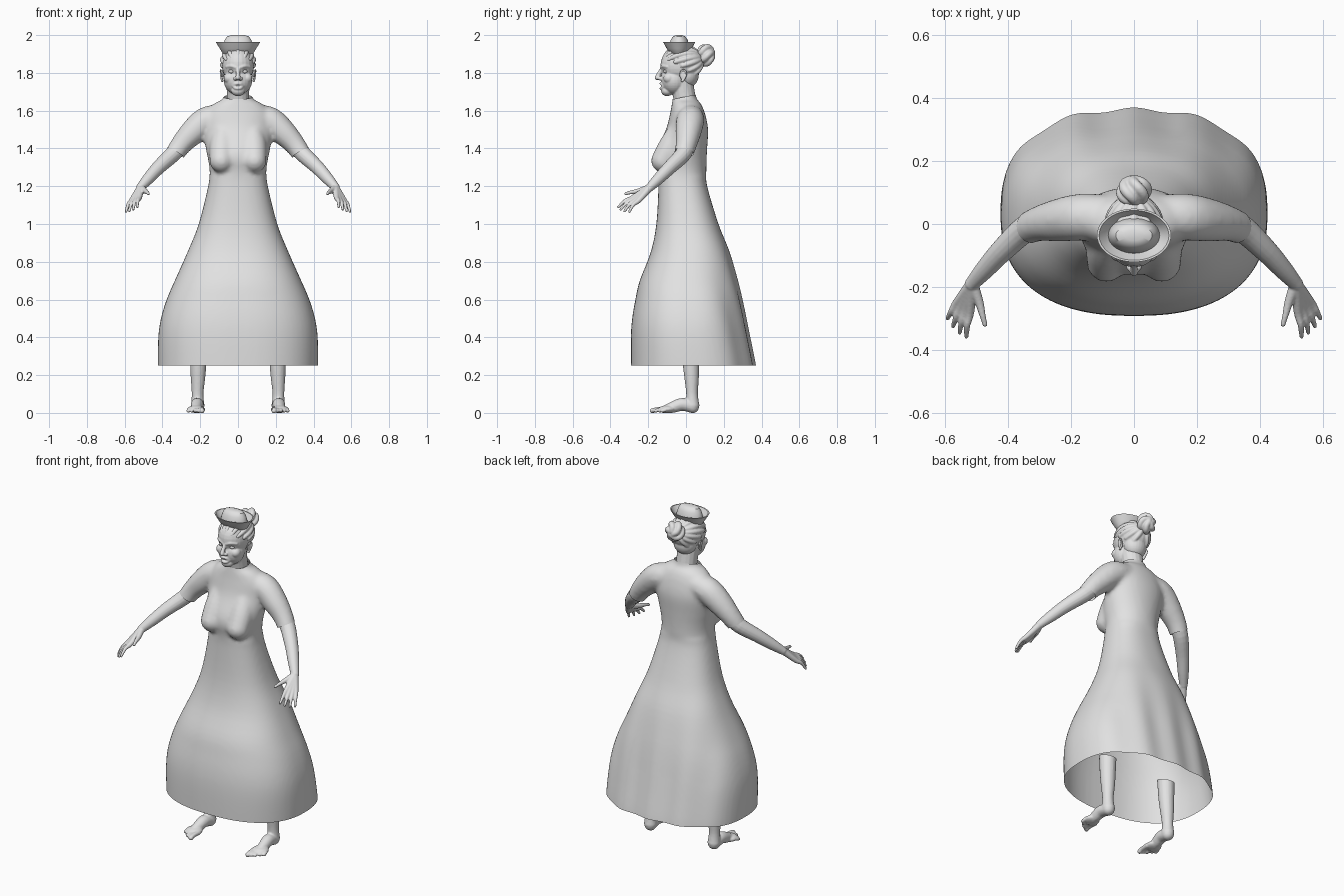
import bpy, bmesh, math
from mathutils import Vector, Matrix

cube = bpy.data.objects.get("Cube")
if cube:
    bpy.data.objects.remove(cube, do_unlink=True)

GREY = (0.76, 0.76, 0.76, 1)
mat = bpy.data.materials.new("plain grey")
mat.use_nodes = True
mat.diffuse_color = GREY
mat.node_tree.nodes["Principled BSDF"].inputs["Base Color"].default_value = GREY


def bridge(bm, rings):
    """Skin a list of equal point rings and cap both ends."""
    loops = [[bm.verts.new(p) for p in ring] for ring in rings]
    n = len(loops[0])
    for a, b in zip(loops, loops[1:]):
        for i in range(n):
            bm.faces.new((a[i], a[(i + 1) % n], b[(i + 1) % n], b[i]))
    bm.faces.new(loops[0][::-1])
    bm.faces.new(loops[-1])


def spline(rows, steps=4):
    """Smooth curve through rows of any length."""
    rows = [Vector(r) for r in rows]
    ext = [rows[0]] + rows + [rows[-1]]
    out = []
    for a, b, c, d in zip(ext, ext[1:], ext[2:], ext[3:]):
        for k in range(steps):
            t = k / steps
            out.append(b + (c - a) * (t / 2) + (a * 2 - b * 5 + c * 4 - d) * (t * t / 2)
                       + (b * 3 - a - c * 3 + d) * (t ** 3 / 2))
    return out + [rows[-1]]


def tube(bm, rows, s=1, sides=16):
    """Round limb through (x, y, z, radius), rounded at both ends."""
    pts = spline(rows)
    rings = []
    u = (pts[1] - pts[0]).xyz.orthogonal()
    for i, p in enumerate(pts):
        axis = (pts[min(i + 1, len(pts) - 1)] - pts[max(i - 1, 0)]).xyz.normalized()
        u = (u - axis * u.dot(axis)).normalized()
        w = axis.cross(u)
        rings.append([p.xyz + (u * math.cos(a) + w * math.sin(a)) * p.w
                      for a in (math.tau * k / sides for k in range(sides))])
    bridge(bm, [[Vector((q.x * s, q.y, q.z)) for q in r] for r in rings])
    for p in (pts[0], pts[-1]):
        ball(bm, (p.x * s, p.y, p.z), [p.w] * 3)


def ball(bm, centre, radii):
    bmesh.ops.create_uvsphere(bm, u_segments=24, v_segments=16, radius=1,
                              matrix=Matrix.Translation(centre) @ Matrix.Diagonal((*radii, 1)))


def add(name, bm):
    bmesh.ops.recalc_face_normals(bm, faces=bm.faces[:])
    mesh = bpy.data.meshes.new(name)
    bm.to_mesh(mesh)
    bm.free()
    mesh.materials.append(mat)
    ob = bpy.data.objects.new(name, mesh)
    bpy.context.collection.objects.link(ob)
    return ob


def blend(name, bm, voxel, rounds, cuts=(), shape=None):
    """Fuse overlapping solids, soften, then trim open ends near each cut plane."""
    ob = add(name, bm)
    rem = ob.modifiers.new("fuse", 'REMESH')
    rem.mode, rem.voxel_size = 'VOXEL', voxel
    soft = ob.modifiers.new("soften", 'SMOOTH')
    soft.factor, soft.iterations = 0.5, rounds
    dg = bpy.context.evaluated_depsgraph_get()
    mesh = bpy.data.meshes.new_from_object(ob.evaluated_get(dg))
    ob.modifiers.clear()
    bm = bmesh.new()
    bm.from_mesh(mesh)
    if shape:
        for v in bm.verts:
            shape(v.co)
    for point, normal, reach in cuts:
        faces = [f for f in bm.faces
                 if (f.calc_center_median() - Vector(point)).length < reach]
        edges = {e for f in faces for e in f.edges}
        verts = {v for f in faces for v in f.verts}
        bmesh.ops.bisect_plane(bm, geom=[*verts, *edges, *faces],
                               plane_co=point, plane_no=normal, clear_outer=True)
    for f in bm.faces:
        f.smooth = True
    bm.to_mesh(ob.data)
    bm.free()
    bpy.data.meshes.remove(mesh)
    return ob


# Dress: lofted body, (height, half width, front, back)
body = [(.18, .42, -.29, .37), (.25, .425, -.292, .365), (.4, .422, -.292, .335),
        (.5, .408, -.285, .315), (.6, .378, -.268, .295), (.7, .335, -.245, .272),
        (.85, .268, -.187, .23), (1, .208, -.157, .172), (1.2, .158, -.146, .112),
        (1.28, .15, -.15, .108), (1.34, .158, -.162, .109), (1.4, .17, -.152, .112),
        (1.5, .18, -.106, .117), (1.58, .175, -.085, .102), (1.635, .13, -.075, .08),
        (1.665, .078, -.07, .055), (1.72, .068, -.07, .05)]
bm = bmesh.new()
rings = []
for z, w, front, back in spline(body):
    power = 2 / (2.4 if z < 1.25 else 2.1)
    ring = []
    for k in range(64):
        c, s = math.cos(math.tau * k / 64), math.sin(math.tau * k / 64)
        ring.append(Vector((w * math.copysign(abs(c) ** power, c),
                            (front + back) / 2 + (back - front) / 2
                            * math.copysign(abs(s) ** power, s), z)))
    rings.append(ring)
bridge(bm, rings)
cuts = [((0, 0, .25), (0, 0, -1), .7), ((0, 0, 1.675), (0, -.2, 1), .12)]
for s in (1, -1):
    # bust and sleeve
    tube(bm, [(.075, -.03, 1.5, .06), (.085, -.08, 1.41, .067), (.088, -.122, 1.335, .063)], s)
    tube(bm, [(.1, .025, 1.563, .07), (.17, .022, 1.545, .075), (.24, .012, 1.485, .069),
              (.305, 0, 1.415, .056), (.36, -.025, 1.33, .048)], s)
    cuts.append(((s * .333, -.005, 1.38), (s * .5, -.12, -.85), .13))


def folds(p):
    fade = max(0, min(1, (1 - p.z) / .5))
    if p.y > 0:
        p.y += .006 * fade * math.cos(p.x * 32) * min(1, p.y / .1)


blend("dress", bm, .012, 6, cuts, folds)

for s, side in ((1, "left"), (-1, "right")):
    # Arm with hand
    bm = bmesh.new()
    tube(bm, [(.29, .01, 1.43, .044), (.345, -.015, 1.37, .043), (.42, -.085, 1.3, .037),
              (.475, -.145, 1.24, .031), (.515, -.19, 1.195, .023)], s)
    knuckles = Vector((.522, -.28, 1.14)), Vector((.563, -.25, 1.125))
    tips = Vector((.533, -.358, 1.09)), Vector((.593, -.3, 1.065))
    for i in range(4):
        k, t = knuckles[0].lerp(knuckles[1], i / 3), tips[0].lerp(tips[1], i / 3)
        if i in (1, 2):
            t += (t - k) * .1
        mid = (k + t) / 2 + Vector((.003, -.003, .008))
        tube(bm, [(.515, -.19, 1.195, .02), (*k, .014), (*mid, .01), (*t, .007)], s)
    tube(bm, [(.51, -.2, 1.19, .018), (.492, -.25, 1.175, .014),
              (.482, -.29, 1.168, .01), (.474, -.32, 1.16, .008)], s)
    blend(side + "_arm", bm, .004, 3)

    # Lower leg with foot and toes
    bm = bmesh.new()
    tube(bm, [(.213, .035, .04, .036), (.214, .032, .1, .031), (.212, .03, .18, .038),
              (.21, .026, .27, .044), (.208, .024, .42, .05)], s)
    tube(bm, [(.213, .035, .033, .034), (.216, -.02, .045, .034),
              (.22, -.07, .03, .03), (.224, -.115, .018, .02)], s)
    ball(bm, (s * .222, -.1, .02), (.046, .045, .02))
    for i in range(5):
        x = .188 + i * .018
        reach = -.178 + .009 * i + (.004 * i if i > 2 else 0)
        r = .014 if i == 0 else .0105
        tube(bm, [(x, -.11, .018, r), (x + .002, reach + .02, .017, r * .9),
                  (x + .003, reach, .011, r)], s)

    def sole(p):
        p.z = max(p.z, 0)

    blend(side + "_leg", bm, .005, 3, [((s * .208, .024, .37), (0, .3, 1), .15)], sole)

    # Ear: shell and rim
    bm = bmesh.new()
    ball(bm, (s * .083, -.015, 1.785), (.008, .016, .027))
    tube(bm, [(.083, -.03, 1.785, .005), (.088, -.026, 1.808, .005), (.092, -.01, 1.815, .005),
              (.092, .002, 1.797, .005), (.088, -.008, 1.77, .005), (.084, -.02, 1.758, .007)], s, 8)
    blend(side + "_ear", bm, .003, 2)

    # Eye
    bm = bmesh.new()
    ball(bm, (s * .035, -.107, 1.808), (.015, .013, .011))
    blend(side + "_eye", bm, .002, 1)

# Head: skull, jaw, neck and features fused
bm = bmesh.new()
ball(bm, (0, -.035, 1.84), (.085, .1, .1))
ball(bm, (0, -.062, 1.763), (.076, .07, .079))
ball(bm, (0, -.1, 1.705), (.036, .032, .028))
tube(bm, [(0, .005, 1.6, .062), (0, -.008, 1.67, .059), (0, -.025, 1.76, .062)])
tube(bm, [(0, -.125, 1.825, .011), (0, -.14, 1.8, .011), (0, -.153, 1.775, .013)])
for s in (1, -1):
    ball(bm, (s * .013, -.138, 1.77), (.012, .012, .01))
    ball(bm, (s * .048, -.09, 1.772), (.028, .03, .028))
    tube(bm, [(.01, -.128, 1.828, .009), (.035, -.121, 1.836, .009), (.06, -.1, 1.832, .008)], s)
    for z in (1.741, 1.72):
        tube(bm, [(0, -.132, z, .01), (.014, -.127, z, .009), (.027, -.117, 1.731, .006)], s)


def face(p):
    # eye sockets and parted mouth
    dents = [((.035, -.115, 1.808), .01, .014), ((-.035, -.115, 1.808), .01, .014),
             ((0, -.135, 1.731), .012, .009)]
    for centre, depth, size in dents:
        p.y += depth * math.exp(-(p - Vector(centre)).length_squared / size ** 2)


blend("head", bm, .0035, 5, [((0, 0, 1.63), (0, 0, -1), .2)], face)

# Hair: cap and braids swept from the hairline to the bun
bm = bmesh.new()
ball(bm, (0, -.012, 1.852), (.088, .1, .094))
ball(bm, (0, .008, 1.79), (.068, .06, .068))
bun_way = Vector((0, .95, .3)).normalized()
for i in range(13):
    turn = (i - 6) / 6
    az, el = math.radians(turn * 135), math.radians(20 - 62 * turn * turn)
    start = Vector((math.sin(az) * math.cos(el), -math.cos(az) * math.cos(el), math.sin(el)))
    path = []
    for k in range(9):
        d = start.slerp(bun_way, k / 9)
        path.append((d.x * .085, -.018 + d.y * .103, 1.85 + d.z * .09,
                     .009 + .005 * math.sin(math.pi * (k + 1) / 10)))
    tube(bm, path, 1, 10)
blend("hair", bm, .004, 4)

# Bun: coiled strands around a core
bm = bmesh.new()
ball(bm, (0, .105, 1.895), (.045, .037, .05))
for i in range(5):
    coil = []
    for k in range(6):
        a, b = math.tau * (i / 5 + k / 16), math.pi * (k + .5) / 6
        coil.append((.042 * math.sin(b) * math.cos(a), .105 - .034 * math.cos(b),
                     1.895 + .046 * math.sin(b) * math.sin(a), .017))
    tube(bm, coil)
blend("hair_bun", bm, .004, 3)

# Hat: flared brim around a pinched crown, (half width, half depth, height)
bm = bmesh.new()
hat = [(.07, .035, 1.895), (.082, .05, 1.905), (.097, .067, 1.93), (.118, .085, 1.963),
       (.111, .079, 1.963), (.092, .063, 1.935), (.082, .057, 1.925), (.078, .052, 1.95),
       (.07, .045, 1.975), (.058, .032, 1.993), (.035, .016, 2)]
bridge(bm, [[Vector((w * math.cos(a), -.036 + d * math.sin(a), z))
             for a in (math.tau * k / 48 for k in range(48))] for w, d, z in hat])
hat_ob = add("hat", bm)
bpy.ops.object.select_all(action='DESELECT')
hat_ob.select_set(True)
bpy.context.view_layer.objects.active = hat_ob
bpy.ops.object.shade_smooth_by_angle(angle=math.radians(35))
